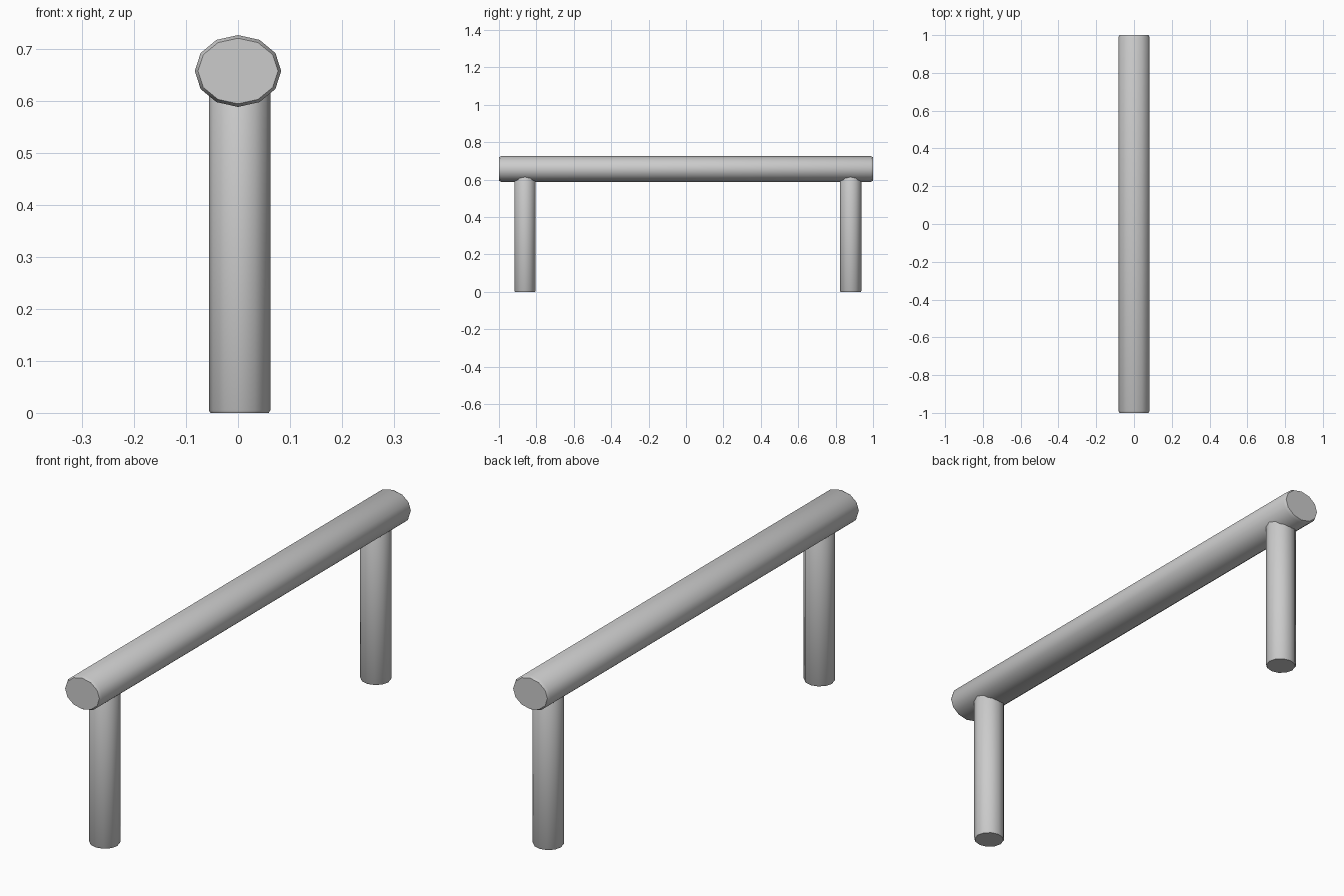
import bpy, bmesh, math
from mathutils import Matrix

if "Cube" in bpy.data.objects:
    bpy.data.objects.remove(bpy.data.objects["Cube"])

SIDES = 12


def rod(name, length, rx, ry, inset, drop, matrix):
    """Elliptical rod along local z with chamfered ends, flat caps."""
    bm = bmesh.new()
    h = length / 2
    stations = [(-h, inset), (-h + drop, 0), (h - drop, 0), (h, inset)]
    rings = []
    for z, i in stations:
        rings.append([bm.verts.new(((rx - i) * math.cos(a), (ry - i) * math.sin(a), z))
                      for a in (2 * math.pi * k / SIDES for k in range(SIDES))])
    for low, high in zip(rings, rings[1:]):
        for k in range(SIDES):
            n = (k + 1) % SIDES
            bm.faces.new((low[k], low[n], high[n], high[k]))
    bm.faces.new(rings[0][::-1])
    bm.faces.new(rings[-1])
    bm.transform(matrix)
    bmesh.ops.recalc_face_normals(bm, faces=bm.faces)
    mesh = bpy.data.meshes.new(name)
    bm.to_mesh(mesh)
    bm.free()
    obj = bpy.data.objects.new(name, mesh)
    bpy.context.collection.objects.link(obj)
    bpy.ops.object.select_all(action='DESELECT')
    obj.select_set(True)
    bpy.context.view_layer.objects.active = obj
    bpy.ops.object.shade_smooth_by_angle(angle=math.radians(40))
    return obj


# Horizontal rail, slightly flattened, running along y
rod("rail", 2.0, 0.083, 0.069, 0.006, 0.012,
    Matrix.Translation((0, 0, 0.657)) @ Matrix.Rotation(math.radians(90), 4, 'X'))

# Two upright legs whose tops sink into the rail
for name, y in (("front_leg", -0.861), ("back_leg", 0.88)):
    rod(name, 0.64, 0.059, 0.057, 0.003, 0.005, Matrix.Translation((0.003, y, 0.32)))
